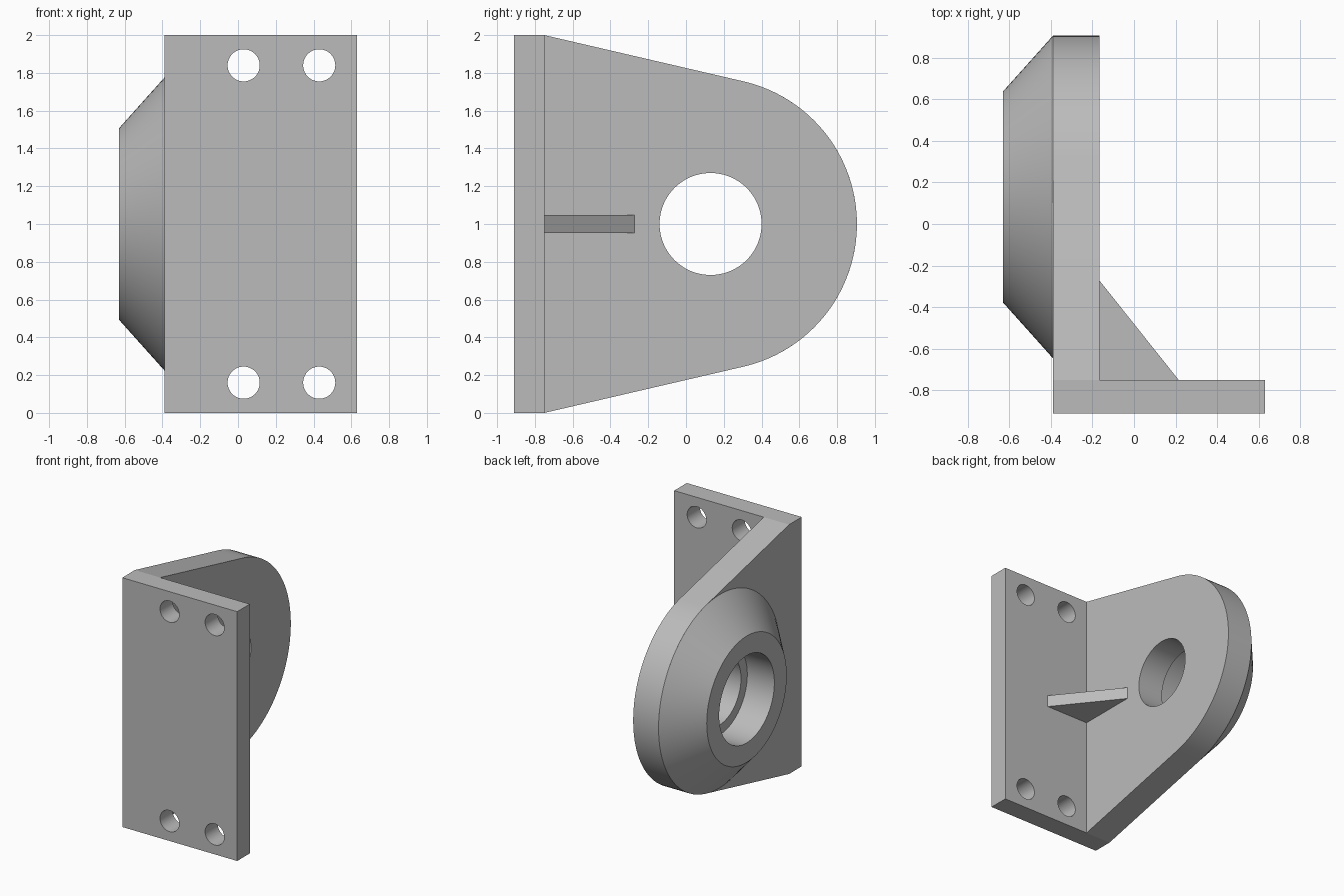
import bpy
import bmesh
import math
from mathutils import Matrix, Vector

if "Cube" in bpy.data.objects:
    bpy.data.objects.remove(bpy.data.objects["Cube"], do_unlink=True)

grey = bpy.data.materials.new("plain_grey")
grey.use_nodes = True
grey.diffuse_color = (0.5, 0.5, 0.5, 1)
grey.node_tree.nodes["Principled BSDF"].inputs["Base Color"].default_value = grey.diffuse_color

# Shared dimensions
LEFT, RIGHT = -0.39, 0.63          # plate ends in x
WEB_IN = -0.165                    # inner face of the upright web
FRONT, PLATE_BACK = -0.91, -0.75   # plate faces in y
HUB_Y, HUB_Z, HUB_R = 0.13, 1.0, 0.775
BORE_R, RECESS_R = 0.27, 0.35
SEGS = 96


def finish(name, bm):
    bmesh.ops.recalc_face_normals(bm, faces=bm.faces)
    mesh = bpy.data.meshes.new(name)
    bm.to_mesh(mesh)
    bm.free()
    mesh.materials.append(grey)
    obj = bpy.data.objects.new(name, mesh)
    bpy.context.collection.objects.link(obj)
    return obj


def prism(name, points, offset):
    """Extrude a flat outline along an offset."""
    bm = bmesh.new()
    face = bm.faces.new([bm.verts.new(p) for p in points])
    result = bmesh.ops.extrude_face_region(bm, geom=[face], use_keep_orig=True)
    moved = [v for v in result["geom"] if isinstance(v, bmesh.types.BMVert)]
    bmesh.ops.translate(bm, verts=moved, vec=Vector(offset))
    return finish(name, bm)


def cylinder(name, radius, centre, axis):
    bm = bmesh.new()
    bmesh.ops.create_cone(bm, cap_ends=True, segments=SEGS, radius1=radius,
                          radius2=radius, depth=1,
                          matrix=Matrix.Translation(centre)
                          @ Matrix.Rotation(math.pi / 2, 4, axis))
    return finish(name, bm)


def select_only(obj):
    bpy.ops.object.select_all(action="DESELECT")
    obj.select_set(True)
    bpy.context.view_layer.objects.active = obj


def drill(obj, cutter):
    cutter.hide_render = True
    mod = obj.modifiers.new("hole", "BOOLEAN")
    mod.operation = "DIFFERENCE"
    mod.solver = "EXACT"
    mod.object = cutter
    select_only(obj)
    bpy.ops.object.modifier_apply(modifier=mod.name)
    bpy.data.objects.remove(cutter, do_unlink=True)


def smooth(obj):
    select_only(obj)
    bpy.ops.object.shade_smooth_by_angle(angle=math.radians(25))


# Mounting plate with four bolt holes
plate = prism("mounting_plate",
              [(LEFT, FRONT, 0), (RIGHT, FRONT, 0), (RIGHT, FRONT, 2), (LEFT, FRONT, 2)],
              (0, PLATE_BACK - FRONT, 0))
for x in (0.03, 0.43):
    for z in (0.16, 1.84):
        drill(plate, cylinder("bolt_cutter", 0.085, (x, FRONT, z), "X"))
smooth(plate)

# Upright web: straight sides tangent to a round end
dy, dz = PLATE_BACK - HUB_Y, 1.0
tangent = math.atan2(dz, dy) - math.acos(HUB_R / math.hypot(dy, dz))
outline = [(LEFT, PLATE_BACK, 0)]
for i in range(SEGS // 2 + 1):
    a = -tangent + 2 * tangent * i / (SEGS // 2)
    outline.append((LEFT, HUB_Y + HUB_R * math.cos(a), HUB_Z + HUB_R * math.sin(a)))
outline.append((LEFT, PLATE_BACK, 2))
web = prism("upright_web", outline, (WEB_IN - LEFT, 0, 0))
drill(web, cylinder("bore_cutter", BORE_R, (LEFT, HUB_Y, HUB_Z), "Y"))
smooth(web)

# Tapered boss with a wider recess, turned around the bore axis
profile = [(LEFT, HUB_R), (-RIGHT, 0.507), (-RIGHT, RECESS_R), (LEFT, RECESS_R)]
bm = bmesh.new()
rings = []
for i in range(SEGS):
    a = math.tau * i / SEGS
    rings.append([bm.verts.new((x, HUB_Y + r * math.cos(a), HUB_Z + r * math.sin(a)))
                  for x, r in profile])
for i, ring in enumerate(rings):
    after = rings[(i + 1) % SEGS]
    for j in range(3):  # the side against the web stays open
        bm.faces.new((ring[j], ring[j + 1], after[j + 1], after[j]))
smooth(finish("tapered_boss", bm))

# Triangular stiffening rib
prism("stiffening_rib",
      [(WEB_IN, PLATE_BACK, 0.953), (0.215, PLATE_BACK, 0.953), (WEB_IN, -0.273, 0.953)],
      (0, 0, 0.095))
